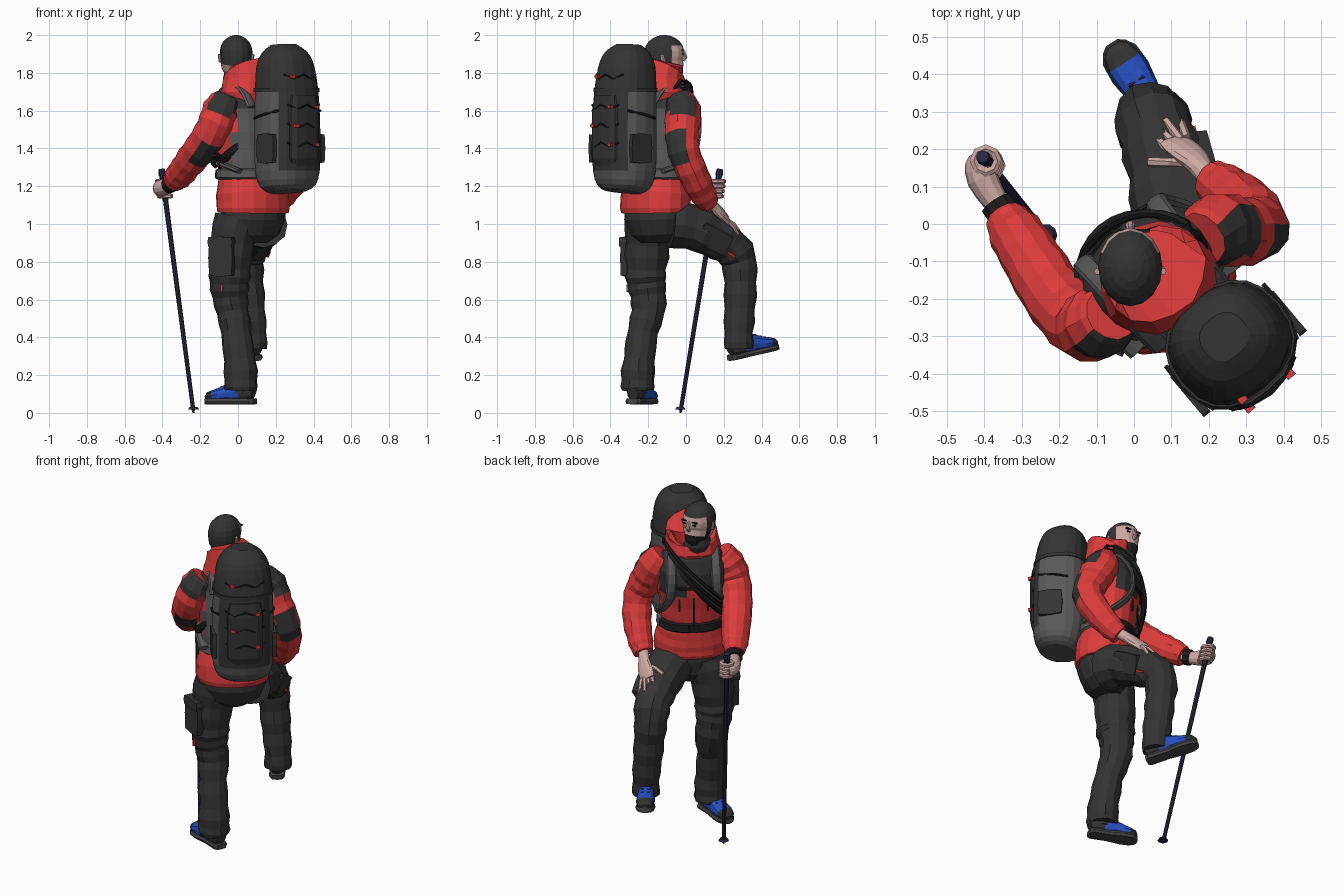
import bpy, math, random
from mathutils import Vector as V

if "Cube" in bpy.data.objects:
    bpy.data.objects.remove(bpy.data.objects["Cube"])
random.seed(4)

# ---- colours
COL = dict(red=(.72, .045, .045), charcoal=(.034, .034, .034), grey=(.10, .10, .10), black=(.012, .012, .013),
           skin=(.62, .40, .37), blue=(.02, .08, .55), navy=(.022, .022, .06), sole_grey=(.06, .06, .062))
MATS, IDX = [], {}
for i, (n, c) in enumerate(COL.items()):
    m = bpy.data.materials.new(n)
    m.diffuse_color = (*c, 1)
    m.use_nodes = True
    m.node_tree.nodes["Principled BSDF"].inputs["Base Color"].default_value = m.diffuse_color
    MATS.append(m)
    IDX[n] = i

# ---- body frame: r = wearer's right, f = forward
A = math.radians(40)
R, F, C = V((math.cos(A), math.sin(A), 0)), V((-math.sin(A), math.cos(A), 0)), V((.06, -.14, 0))
X, Z = V((1, 0, 0)), V((0, 0, 1))


def B(r, f, z):
    return C + R * r + F * f + Z * z


def L(v):
    return (v - C).dot(R), (v - C).dot(F)


def mesh(name, verts, faces, col):
    me = bpy.data.meshes.new(name)
    me.from_pydata(verts, [], faces)
    ob = bpy.data.objects.new(name, me)
    bpy.context.collection.objects.link(ob)
    for m in MATS:
        me.materials.append(m)
    me.update()
    for p in me.polygons:
        p.material_index = IDX[col if isinstance(col, str) else col(p.center, p.normal)]
    return ob


def smooth(rings, n):
    """Catmull-Rom through (point, a, b) rings."""
    q = [(*p, a, b) for p, a, b in rings]
    q = [q[0]] + q + [q[-1]]
    out = []
    for i in range(1, len(q) - 2):
        for k in range(n):
            t = k / n
            w = [.5 * (-t + 2*t*t - t**3), .5 * (2 - 5*t*t + 3*t**3), .5 * (t + 4*t*t - 3*t**3), .5 * (t**3 - t*t)]
            o = [sum(w[j] * q[i-1+j][d] for j in range(4)) for d in range(5)]
            out.append((V(o[:3]), o[3], o[4]))
    return out + [rings[-1]]


def tube(name, rings, col, ref=R, sides=12, n=1, p=2, fold=0, closed=False):
    """Loft of (super)elliptical rings (point, half-size along ref, half-size across)."""
    rings = [(V(c), a, b) for c, a, b in rings]
    if n > 1:
        rings = smooth(rings, n)
    N, vs = len(rings), []
    for i, (c, a, b) in enumerate(rings):
        j, k = (i + 1, i - 1) if closed else (min(i + 1, N - 1), max(i - 1, 0))
        t = (rings[j % N][0] - rings[k][0]).normalized()
        n1 = (ref - t * ref.dot(t)).normalized()
        n2 = t.cross(n1)
        s = 1 + fold * (1 if i % 2 else -1) if 0 < i < N - 1 else 1
        for h in range(sides):
            x, y = math.cos(2 * math.pi * h / sides), math.sin(2 * math.pi * h / sides)
            k = s * (1 + random.uniform(-fold, fold))
            e = 2 / p
            vs.append(c + n1 * math.copysign(abs(x)**e, x) * a * k + n2 * math.copysign(abs(y)**e, y) * b * k)
    fs = [(i*sides+h, i*sides+(h+1) % sides, (i+1) % N*sides+(h+1) % sides, (i+1) % N*sides+h)
          for i in range(N if closed else N - 1) for h in range(sides)]
    if not closed:
        fs += [tuple(range(sides))[::-1], tuple(range((N-1)*sides, N*sides))]
    return mesh(name, vs, fs, col)


def wire(name, pts, rad, col, ref=Z, sides=6, n=1, **k):
    return tube(name, [(p, rad, rad) for p in pts], col, ref, sides, n, **k)


def plate(name, c, u, v, w, h, d, col):
    u, v, c = u.normalized(), v.normalized(), V(c)
    return tube(name, [(c - u.cross(v) * d, w, h), (c + u.cross(v) * d, w, h)], col, u, 8, p=8)


# ---- jacket
def jacket_rule(c, n):
    r, f = L(c)
    if c.z > 1.62 or (c.z > 1.5 and f > .07):
        return 'charcoal'
    return 'grey' if f < -.03 and 1.24 < c.z < 1.36 or (f < -.07 and 1.36 < c.z) else 'red'


tube('jacket', [(B(0, f, z), a, b) for z, f, a, b in (
    (1.06, -.03, .2, .155), (1.12, -.03, .208, .163), (1.2, -.02, .195, .155), (1.27, -.01, .178, .145),
    (1.4, .0, .185, .15), (1.55, .015, .2, .155), (1.65, .02, .185, .135), (1.72, .03, .12, .105),
    (1.76, .04, .08, .08))], jacket_rule, sides=18, n=2, p=2.2, fold=.012)
tube('hood_collar', [(B(0, f, z), a, b) for z, f, a, b in (
    (1.65, .0, .15, .13), (1.70, -.005, .158, .145), (1.77, -.005, .15, .142), (1.815, .005, .14, .132),
    (1.815, .02, .118, .11), (1.73, .03, .09, .09))], 'red', sides=14, fold=.03)
tube('neck_gaiter', [(B(-.02, f, z), a, a) for z, f, a in ((1.7, .04, .085), (1.78, .07, .08), (1.82, .075, .065))],
     'charcoal', fold=.03)
plate('front_zip', B(0, .156, 1.4), R, Z, .006, .12, .004, 'black')
for s in (-1, 1):
    plate('chest_pocket_zip', B(s * .08, .142, 1.42), R, Z, .006, .05, .005, 'black')

# ---- trousers
tube('trouser_seat', [(B(0, f, z), a, b) for z, f, a, b in (
    (.9, -.02, .09, .08), (.95, -.02, .16, .125), (1.03, -.03, .19, .147), (1.1, -.03, .19, .145))], 'charcoal', sides=14)
tube('left_trouser_leg', [((x, y, z), r, r) for x, y, z, r in (
    (.0, -.2, 1.03, .12), (-.03, -.205, .9, .12), (-.042, -.212, .76, .11), (-.045, -.21, .69, .105), (-.042, -.2, .62, .094),
    (-.028, -.2, .53, .088), (-.012, -.228, .43, .08), (.008, -.248, .28, .084), (.015, -.255, .17, .09),
    (.015, -.255, .12, .085))], 'charcoal', X, n=2, fold=.035)
tube('right_trouser_leg', [((x, y, z), r, r) for x, y, z, r in (
    (.137, -.08, 1.0, .128), (.115, .03, .985, .12), (.09, .14, .935, .11), (.065, .235, .88, .102),
    (.042, .28, .805, .096), (.05, .288, .69, .086), (.062, .285, .55, .082), (.075, .28, .42, .076),
    (.075, .28, .34, .076))], 'charcoal', X, n=2, fold=.035)
plate('left_thigh_pocket', (-.085, -.3, .82), V((1, -.45, 0)), Z, .07, .1, .022, 'charcoal')
plate('left_pocket_flap', (-.087, -.304, .905), V((1, -.45, 0)), Z, .072, .028, .024, 'charcoal')
plate('left_pocket_tab', (-.085, -.305, .66), V((1, -.3, 0)), Z, .005, .02, .008, 'red')
T = V((-.07, .27, -.15))
plate('right_thigh_pocket', (.178, .15, .925), T, V((.3, .4, .8)), .09, .06, .02, 'charcoal')
plate('right_pocket_flap', (.182, .14, .955), T, V((.3, .4, .8)), .07, .025, .02, 'black')
plate('right_pocket_tab', (.158, .24, .84), T, V((.3, .4, .8)), .025, .006, .01, 'red')


# ---- boots
def boot(side, heel, toe):
    heel, toe = V(heel), V(toe)
    ax = toe - heel
    u = (Z - ax * Z.dot(ax) / ax.length_squared).normalized()

    def rule(c, n):
        t = (c - heel).dot(ax) / ax.length_squared
        return 'blue' if .25 < t < .8 and (c - heel).dot(u) > .025 else 'charcoal'
    tube(side + '_boot_upper', [(heel + ax * t + u * h, a, b) for t, h, a, b in (
        (.02, .06, .035, .03), (.12, .07, .05, .045), (.3, .07, .055, .045), (.5, .065, .05, .046),
        (.7, .052, .038, .052), (.82, .047, .032, .052), (.93, .042, .025, .042), (.99, .036, .012, .022))],
        rule, u, p=2.3)
    tube(side + '_boot_sole', [(heel + ax * t + u * .016, .016, b) for t, b in (
        (0, .03), (.06, .045), (.4, .043), (.7, .056), (.88, .052), (.97, .035), (1, .02))], 'sole_grey', u, 8, p=5)
    s = ax.cross(u).normalized()
    for i in range(3):
        p = heel + ax * (.47 + .09 * i) + u * (.117 - .012 * i)
        wire(side + '_boot_lace', [p - s * .025, p + s * .025], .005, 'navy', u)
    tube(side + '_boot_cuff', [(heel + ax * .27 + u * h, .05, .05) for h in (.06, .15)], 'charcoal', X)


boot('left', (.09, -.285, .045), (-.17, -.18, .045))
boot('right', (.1, .235, .275), (-.06, .485, .335))


# ---- sleeves, dark behind the shoulder and on the elbow
def sleeve(side, pts, elbow, out):
    def rule(c, n):
        if c.z > 1.58 and n.dot(F) < -.05:
            return 'charcoal'
        return 'charcoal' if (c - V(elbow)).length < .085 and n.dot(V(out).normalized()) > .4 else 'red'
    tube(side + '_sleeve', [((x, y, z), r, r) for x, y, z, r in pts], rule, n=3, fold=.03)


sleeve('left', ((-.06, -.24, 1.66, .075), (-.09, -.262, 1.6, .098), (-.135, -.27, 1.5, .092), (-.2, -.205, 1.4, .088),
                (-.27, -.1, 1.31, .08), (-.32, -.02, 1.25, .072), (-.345, .02, 1.22, .055)), (-.165, -.27, 1.35), (.1, -.8, -.6))
sleeve('right', ((.18, -.04, 1.66, .075), (.22, -.015, 1.6, .097), (.275, -.02, 1.5, .094), (.33, -.01, 1.38, .085),
                 (.3, .045, 1.25, .08), (.24, .095, 1.15, .068), (.205, .12, 1.11, .055)), (.375, -.06, 1.41), (.7, -.7, 0))

# ---- hands
tube('left_hand', [((-.335, .01, 1.225), .03, .03), ((-.37, .06, 1.2), .034, .036), ((-.405, .12, 1.19), .042, .046),
                   ((-.415, .165, 1.19), .036, .04), ((-.412, .18, 1.19), .02, .03)], 'skin', n=2)
wire('wrist_watch', [(-.348, .025, 1.215), (-.368, .055, 1.205)], .046, 'black', sides=10)
PB, PT = V((-.235, -.03, 0)), V((-.405, .18, 1.29))
for i in range(4):
    c = PB.lerp(PT, .89 + i * .02)
    wire('left_finger', [c + V((math.cos(k * .785) * .032, math.sin(k * .785) * .032, 0)) for k in range(8)], .013,
         'skin', closed=True)
tube('right_hand', [((.215, .11, 1.13), .03, .03), ((.18, .15, 1.09), .028, .034), ((.155, .18, 1.06), .024, .048),
                    ((.12, .21, 1.03), .018, .05), ((.105, .222, 1.015), .013, .045)], 'skin', V((.45, .55, .7)), n=2)
for a, b in (((.15, .165, 1.07), (.04, .165, 1.04)), ((.11, .19, 1.03), (.06, .225, .995)), ((.115, .21, 1.02), (.065, .255, .975)),
             ((.125, .225, 1.015), (.085, .275, .965)), ((.14, .23, 1.01), (.125, .27, .945))):
    wire('right_finger', [a, V(a).lerp(V(b), .5) + Z * .01, b], .0125, 'skin', V((1, .3, 0)))

# ---- trekking pole
tube('pole_shaft', [(PB, .005, .005), (PB.lerp(PT, .02), .011, .011), (PT, .014, .014)], 'navy', X, 8)
tube('pole_basket', [(PB + Z * .018, .03, .03), (PB + Z * .032, .02, .02)], 'navy', X, 10)
tube('pole_grip', [(PB.lerp(PT, t), r, r) for t, r in ((.87, .015), (.9, .018), (.97, .016), (.98, .02), (1, .017))], 'navy', X, 8)

# ---- head, facing +y
HC, S = V((-.01, -.115, 1.888)), V((.086, .105, .112))


def head_rule(c, n):
    x, y, z = ((c - HC)[i] / S[i] for i in range(3))
    if z > .5 or (y < .2 and z > -.4):
        return 'charcoal'
    return 'black' if z < -.4 and y > 0 else 'skin'


tube('head', [(HC + V((0, .012 * (z < -.4), z * S.z)), S.x * k, S.y * k) for z, k in (
    (-1, .35), (-.85, .68), (-.6, .88), (-.3, .95), (0, 1), (.25, 1), (.5, .93), (.68, .8), (.84, .6), (.95, .36), (1, .1))],
    head_rule, X, 16)
tube('nose', [(HC + V((0, y, z)), a, b) for y, z, a, b in ((.1, .035, .008, .008), (.114, -.005, .013, .01),
                                                         (.1, -.025, .012, .008))], 'skin', X, 6)
tube('beard', [(HC + V((0, .06, z)), a, b) for z, a, b in ((-.12, .035, .03), (-.085, .05, .042), (-.05, .055, .04))],
     'black', X, 10)
for s in (-1, 1):
    wire('ear', [HC + V((s * .083, -.005, -.03)), HC + V((s * .087, -.012, .01))], .01, 'skin', X)
    plate('eye', HC + V((s * .033, .097, .014)), X, Z, .011, .004, .004, 'black')
    plate('eyebrow', HC + V((s * .035, .097, .032)), X, Z, .018, .004, .005, 'black')


# ---- backpack
def pack_rule(c, n):
    r, f = L(c)
    return 'charcoal' if c.z > 1.71 or (f < -.31 and abs(r - .035) < .14 and c.z > 1.3) else 'grey'


tube('backpack', [(B(.035, f, z), a, b) for z, f, a, b in (
    (1.17, -.28, .1, .09), (1.2, -.277, .148, .125), (1.28, -.272, .17, .15), (1.45, -.272, .173, .155),
    (1.65, -.268, .168, .152), (1.76, -.26, .16, .146), (1.85, -.25, .146, .135), (1.91, -.243, .115, .108),
    (1.95, -.24, .065, .06))], pack_rule, sides=20, n=2, p=2.4)
tube('pack_lid_edge', [(B(.035, -.264, z), .171, .155) for z in (1.70, 1.72)], 'charcoal', sides=20, p=2.4)
tube('pack_back_pocket', [(B(.035, -.385, z), a, b) for z, a, b in ((1.3, .08, .035), (1.35, .105, .05), (1.6, .105, .05), (1.68, .09, .04))],
     'charcoal', sides=12, p=3)
for i, z in enumerate((1.42, 1.52, 1.62, 1.78)):
    up = .03 * (z > 1.7)
    wire('pack_cord', [B(.035 + x, -.437 + 2.8 * x * x + up, z + .012 * (-1)**k) for k, x in enumerate((-.11, -.06, 0, .06, .11))], .005, 'black')
    plate('pack_red_tag', B(.035 + .07 * (-1)**i, -.43 + up, z), R, Z, .013, .009, .009, 'red')
for s in (-1, 1):
    plate('pack_side_pocket', B(.035 + s * .168, -.3, 1.4), F, Z, .07, .08, .012, 'charcoal')
    wire('pack_side_strap', [B(.035 + s * .17, -.2, 1.56), B(.035 + s * .173, -.28, 1.58), B(.035 + s * .145, -.37, 1.6)], .007, 'black')
    # harness
    tube('shoulder_strap', [(B(s * r, f, z), .03, .013) for r, f, z in (
        (.11, -.15, 1.62), (.115, -.07, 1.72), (.12, .06, 1.715), (.125, .148, 1.6), (.135, .145, 1.46), (.18, .05, 1.34),
        (.165, -.12, 1.28))], 'grey', sides=8, n=3)
wire('chest_strap', [B(r, f, 1.52) for r, f in ((-.13, .155), (0, .175), (.13, .155))], .009, 'black')


def belt_rule(c, n):
    return 'black' if L(c)[1] > .04 else 'grey'


tube('hip_belt', [(B(0, -.012, z), a, a - .032) for z, a in ((1.235, .185), (1.245, .198), (1.285, .194), (1.295, .178))],
     belt_rule, sides=20, p=2.2)
plate('belt_buckle', B(0, .158, 1.27), R, Z, .03, .022, .01, 'black')

# ---- rope slung from right shoulder to left hip
for i in range(5):
    d = (i - 2) * .02
    wire('rope_strand', [B(-.03 + (.175 + d * .3) * math.cos(t), .015 + (.178 - abs(d) * .2) * math.sin(t) * (1 if math.sin(t) > 0 else .72),
                          1.53 + .19 * math.cos(t) + d * (1 if math.sin(t) > -.2 else .3))
                        for t in (k * math.pi / 14 for k in range(28))], .0115, 'charcoal' if i % 2 else 'black', F, closed=True)
